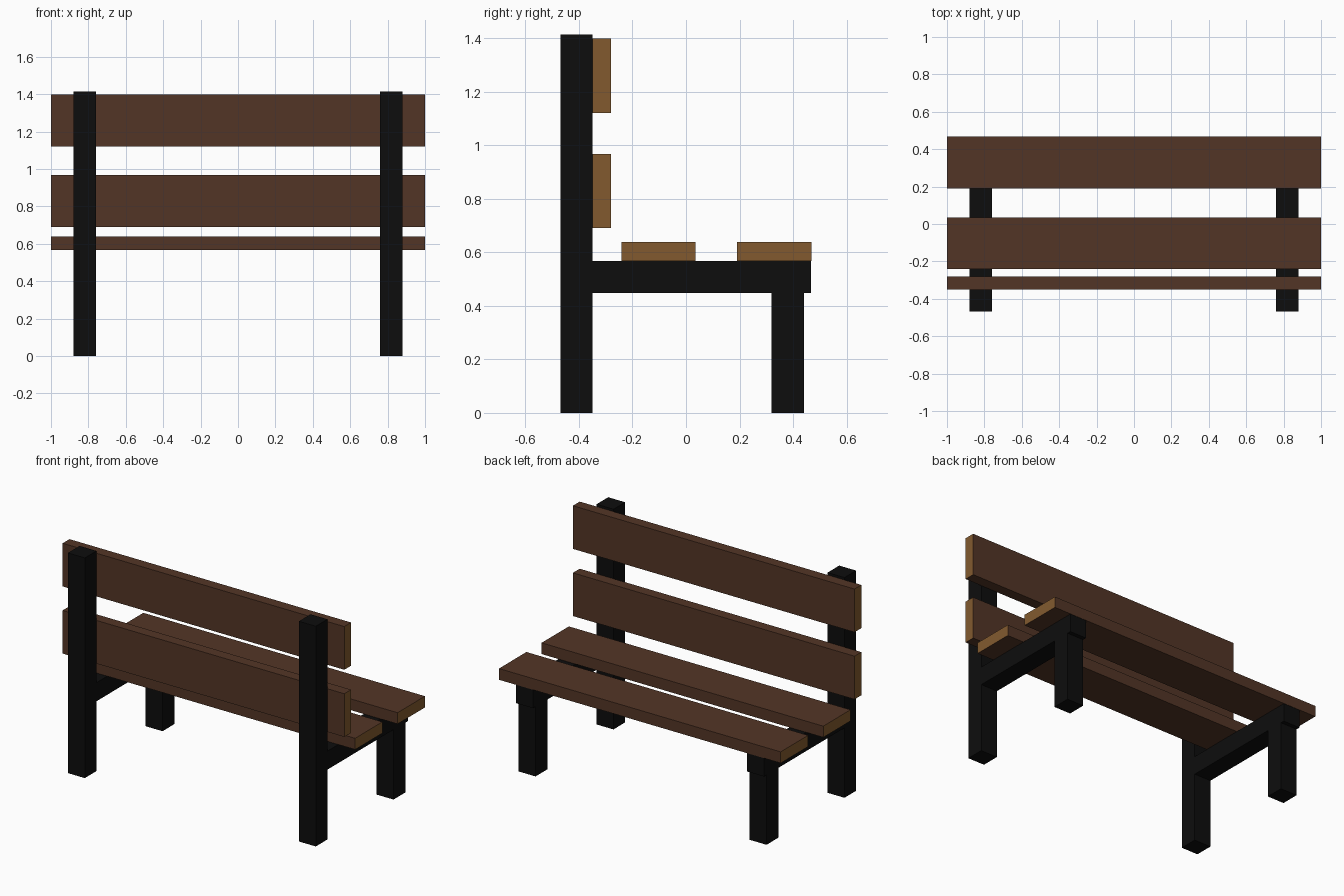
import bpy, bmesh

if "Cube" in bpy.data.objects:
    bpy.data.objects.remove(bpy.data.objects["Cube"])


def material(name, rgb):
    m = bpy.data.materials.new(name)
    m.diffuse_color = (*rgb, 1)
    m.use_nodes = True
    m.node_tree.nodes["Principled BSDF"].inputs["Base Color"].default_value = m.diffuse_color
    return m


black = material("black metal", (0.004, 0.004, 0.004))
wood = material("brown wood", (0.086, 0.036, 0.019))
end_grain = material("light end grain", (0.225, 0.102, 0.028))


def box(name, x, y, z, mats):
    """Box from (min, max) ranges; a second material goes on the x end faces."""
    bm = bmesh.new()
    bmesh.ops.create_cube(bm, size=1)
    for v in bm.verts:
        v.co = [r[0] if c < 0 else r[1] for c, r in zip(v.co, (x, y, z))]
    bm.normal_update()
    for f in bm.faces:
        if len(mats) > 1 and abs(f.normal.x) > 0.9:
            f.material_index = 1
    me = bpy.data.meshes.new(name)
    bm.to_mesh(me)
    bm.free()
    for m in mats:
        me.materials.append(m)
    ob = bpy.data.objects.new(name, me)
    bpy.context.collection.objects.link(ob)
    return ob


# Frame: post, rail and leg on each side
for side, x in (("left", (-0.88, -0.76)), ("right", (0.76, 0.88))):
    box(side + "_back_post", x, (-0.468, -0.35), (0, 1.413), [black])
    box(side + "_seat_rail", x, (-0.35, 0.466), (0.448, 0.567), [black])
    box(side + "_short_leg", x, (0.32, 0.44), (0, 0.448), [black])

# Seat planks
for i, y in enumerate(((-0.24, 0.036), (0.19, 0.468))):
    box(f"seat_plank_{i + 1}", (-1, 1), y, (0.567, 0.639), [wood, end_grain])

# Backrest planks
for i, z in enumerate(((0.69, 0.967), (1.121, 1.398))):
    box(f"back_plank_{i + 1}", (-1, 1), (-0.35, -0.281), z, [wood, end_grain])
